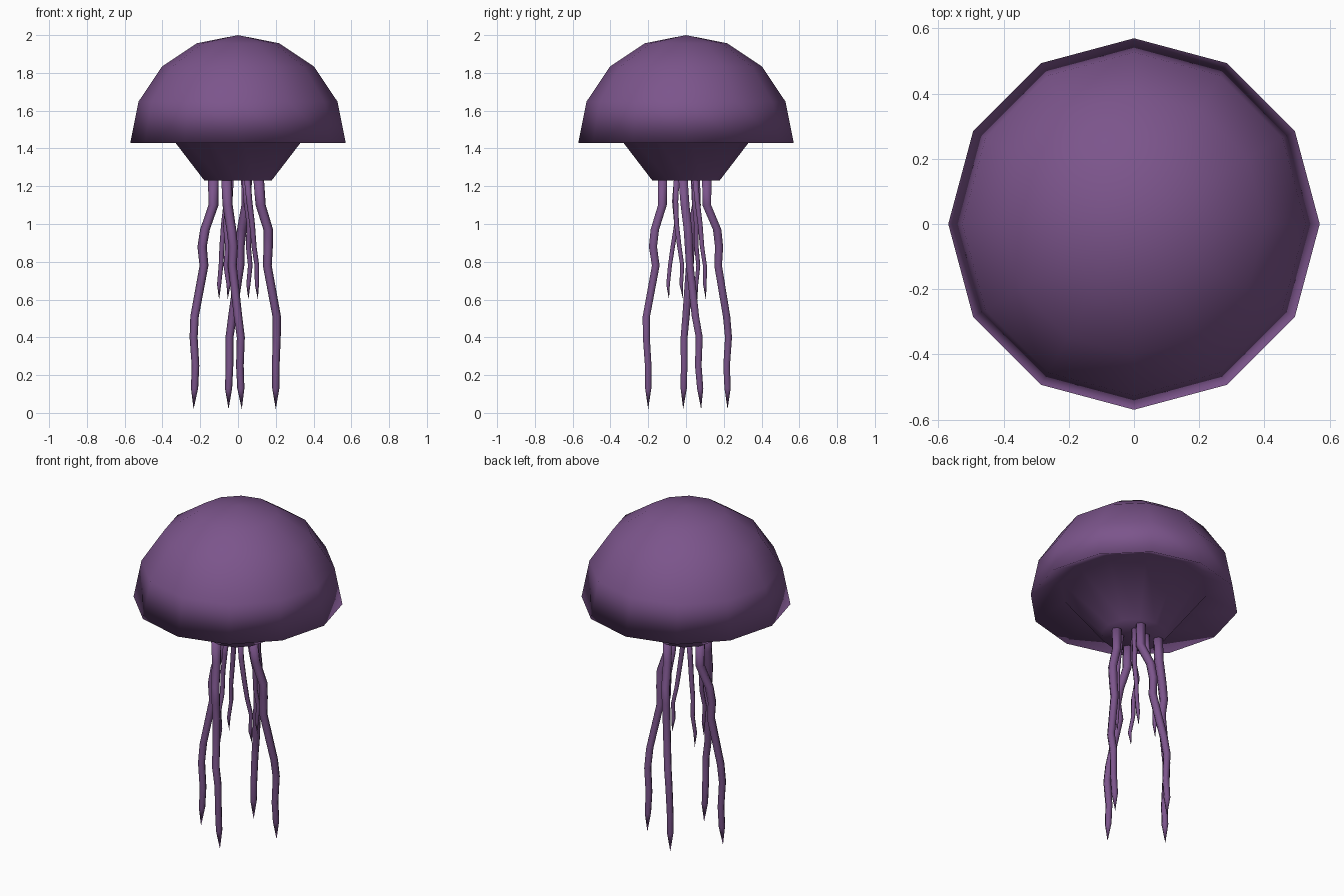
import bpy, bmesh, math
from mathutils import Vector

if "Cube" in bpy.data.objects:
    bpy.data.objects.remove(bpy.data.objects["Cube"])

purple = bpy.data.materials.new("jelly purple")
purple.diffuse_color = (0.2, 0.09, 0.26, 1)
purple.use_nodes = True
purple.node_tree.nodes["Principled BSDF"].inputs["Base Color"].default_value = purple.diffuse_color


def finish(bm, name):
    bmesh.ops.recalc_face_normals(bm, faces=bm.faces)
    for f in bm.faces:
        f.smooth = True
    me = bpy.data.meshes.new(name)
    bm.to_mesh(me)
    bm.free()
    me.materials.append(purple)
    ob = bpy.data.objects.new(name, me)
    bpy.context.collection.objects.link(ob)
    return ob


def loft(bm, rings):
    """Bridge rings of points; a ring with one point closes to a tip."""
    loops = [[bm.verts.new(p) for p in r] for r in rings]
    for a, b in zip(loops, loops[1:]):
        n = max(len(a), len(b))
        for i in range(n):
            j = (i + 1) % n
            if len(a) == 1:
                bm.faces.new((a[0], b[i], b[j]))
            elif len(b) == 1:
                bm.faces.new((a[i], a[j], b[0]))
            else:
                bm.faces.new((a[i], a[j], b[j], b[i]))
    return loops


def ring(c, r, n):
    return [Vector((c[0] + r * math.cos(2 * math.pi * i / n),
                    c[1] + r * math.sin(2 * math.pi * i / n), c[2])) for i in range(n)]


# Bell: twelve-sided dome, folded under into a tapering mouth
bm = bmesh.new()
rings = [[Vector((0, 0, 2.0))]]
for k in range(1, 5):
    t = math.radians(22.5 * k)
    rings.append(ring((0, 0, 1.43 + 0.57 * math.cos(t)), 0.57 * math.sin(t), 12))
rings += [ring((0, 0, 1.52), 0.40, 12), ring((0, 0, 1.23), 0.178, 12)]
bm.faces.new(loft(bm, rings)[-1])
finish(bm, "bell")


# Tentacles: wavy tapering tubes ending in a point
def tentacle(name, xs, ys, zs, r0, r1):
    bm = bmesh.new()
    n = len(zs) - 1
    rings = [ring((x, y, z), r0 + (r1 - r0) * i / (n - 1), 6)
             for i, (x, y, z) in enumerate(zip(xs[:n], ys[:n], zs[:n]))]
    rings.append([Vector((xs[n], ys[n], zs[n]))])
    bm.faces.new(loft(bm, rings)[0])
    finish(bm, name)


long_z = [1.23, 1.10, 0.97, 0.88, 0.78, 0.51, 0.40, 0.25, 0.13, 0.02]
long_paths = {
    "left": ([-.13, -.13, -.175, -.19, -.18, -.23, -.235, -.225, -.23, -.235],
             [.05, .055, .03, .025, .02, 0, -.01, -.01, -.012, -.015]),
    "right": ([.11, .12, .16, .16, .155, .205, .205, .2, .2, .2],
              [-.015, -.005, .01, .015, .02, .05, .07, .065, .075, .08]),
    "front": ([-.06, -.055, -.035, -.025, -.03, 0, .015, .01, .015, .02],
              [-.125, -.125, -.165, -.175, -.16, -.21, -.21, -.2, -.2, -.2]),
    "back": ([.045, .045, .02, .01, .01, -.03, -.045, -.045, -.05, -.05],
             [.11, .11, .165, .175, .17, .215, .225, .215, .22, .22]),
}
for side, (xs, ys) in long_paths.items():
    tentacle(side + "_long_tentacle", xs, ys, long_z, 0.028, 0.019)

short_z = [1.23, 1.12, 1.0, 0.88, 0.78, 0.68, 0.60]
short_paths = {
    "right": ([.05, .06, .075, .085, .1, .1, .105], [-.05, -.055, -.05, -.035, -.02, -.025, -.015]),
    "back": ([.04, .045, .06, .055, .065, .055, .055], [.05, .06, .075, .085, .1, .1, .105]),
    "left": ([-.05, -.06, -.075, -.085, -.09, -.1, -.1], [.045, .045, .055, .055, .065, .055, .06]),
    "front": ([-.04, -.045, -.065, -.055, -.065, -.05, -.055], [-.05, -.06, -.05, -.07, -.085, -.095, -.09]),
}
for side, (xs, ys) in short_paths.items():
    tentacle(side + "_short_tentacle", xs, ys, short_z, 0.017, 0.011)
